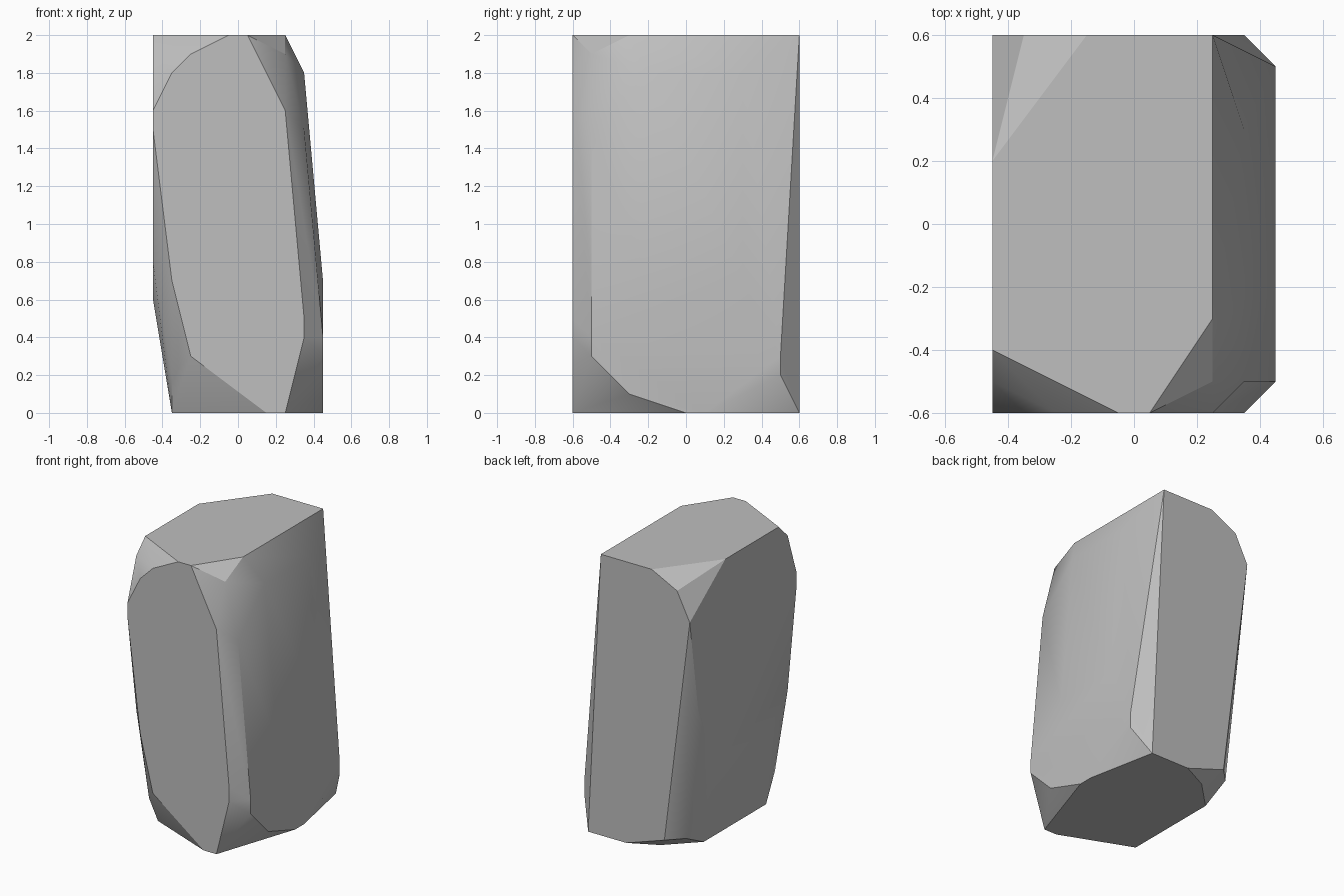
import bpy
import bmesh
import math
from mathutils import Vector

GRID = 0.05  # all facet corners sit on this grid

default_cube = bpy.data.objects.get("Cube")
if default_cube:
    bpy.data.objects.remove(default_cube, do_unlink=True)


def make_material(name, colour):
    material = bpy.data.materials.new(name)
    material.use_nodes = True
    material.diffuse_color = colour
    shader = material.node_tree.nodes["Principled BSDF"]
    shader.inputs["Base Color"].default_value = colour
    shader.inputs["Roughness"].default_value = 1
    return material


def facet(axis, level, outline):
    """Lift a flat outline into space, at the given level along one axis."""
    corners = []
    for first, second in outline:
        corner = [first, second]
        corner.insert("xyz".index(axis), level)
        corners.append(Vector(corner) * GRID)
    return corners


# Flat front and back faces (x, z)
front = facet("y", -12, [
    (-1, 40), (1, 40), (5, 32), (7, 10), (7, 8), (5, 0), (3, 0),
    (-5, 6), (-7, 14), (-9, 30), (-9, 32), (-7, 36), (-5, 38)])
back = facet("y", 12, [
    (5, 40), (-3, 40), (-7, 38), (-9, 34), (-5, 2), (1, 0), (7, 0)])

# Remaining corners of the top and the base (x, y)
top = facet("z", 40, [(5, -6), (-9, 4), (-9, -8)])
base = facet("z", 0, [(9, 2), (9, 0), (-7, -8), (-7, 6), (-3, 10)])

# Rounded left flank, leaning inward toward the top (y, z)
left_flank = facet("x", 9, [
    (10, 4), (10, 6), (-6, 2), (-10, 6), (-10, 8), (-4, 14), (6, 14)])
left_flank += facet("x", 7, [(-10, 30), (6, 36), (-4, 36)])
left_flank += facet("x", 5, [(-10, 38)])

# Right flank, upright and tucked in at the foot (y, z)
right_flank = facet("x", -9, [
    (-10, 38), (-10, 16), (10, 20), (-6, 12), (6, 12)])
right_flank += facet("x", -7, [(-10, 4), (10, 2)])

# Wrap all facets in one convex boulder and merge the coplanar triangles
bm = bmesh.new()
for corner in front + back + top + base + left_flank + right_flank:
    bm.verts.new(corner)
bmesh.ops.remove_doubles(bm, verts=bm.verts, dist=GRID / 10)
hull = bmesh.ops.convex_hull(bm, input=bm.verts)
unused = {item for item in hull["geom_interior"] + hull["geom_unused"]
          if isinstance(item, bmesh.types.BMVert)}
bmesh.ops.delete(bm, geom=list(unused), context="VERTS")
bmesh.ops.dissolve_limit(bm, angle_limit=math.radians(0.5),
                         verts=bm.verts, edges=bm.edges)
bmesh.ops.recalc_face_normals(bm, faces=bm.faces)

mesh = bpy.data.meshes.new("standing_stone")
bm.to_mesh(mesh)
bm.free()
mesh.materials.append(make_material("stone grey", (0.52, 0.52, 0.52, 1)))

stone = bpy.data.objects.new("standing_stone", mesh)
bpy.context.collection.objects.link(stone)

# Soft flanks, crisp facet borders
bpy.ops.object.select_all(action="DESELECT")
stone.select_set(True)
bpy.context.view_layer.objects.active = stone
bpy.ops.object.shade_smooth_by_angle(angle=math.radians(30))
